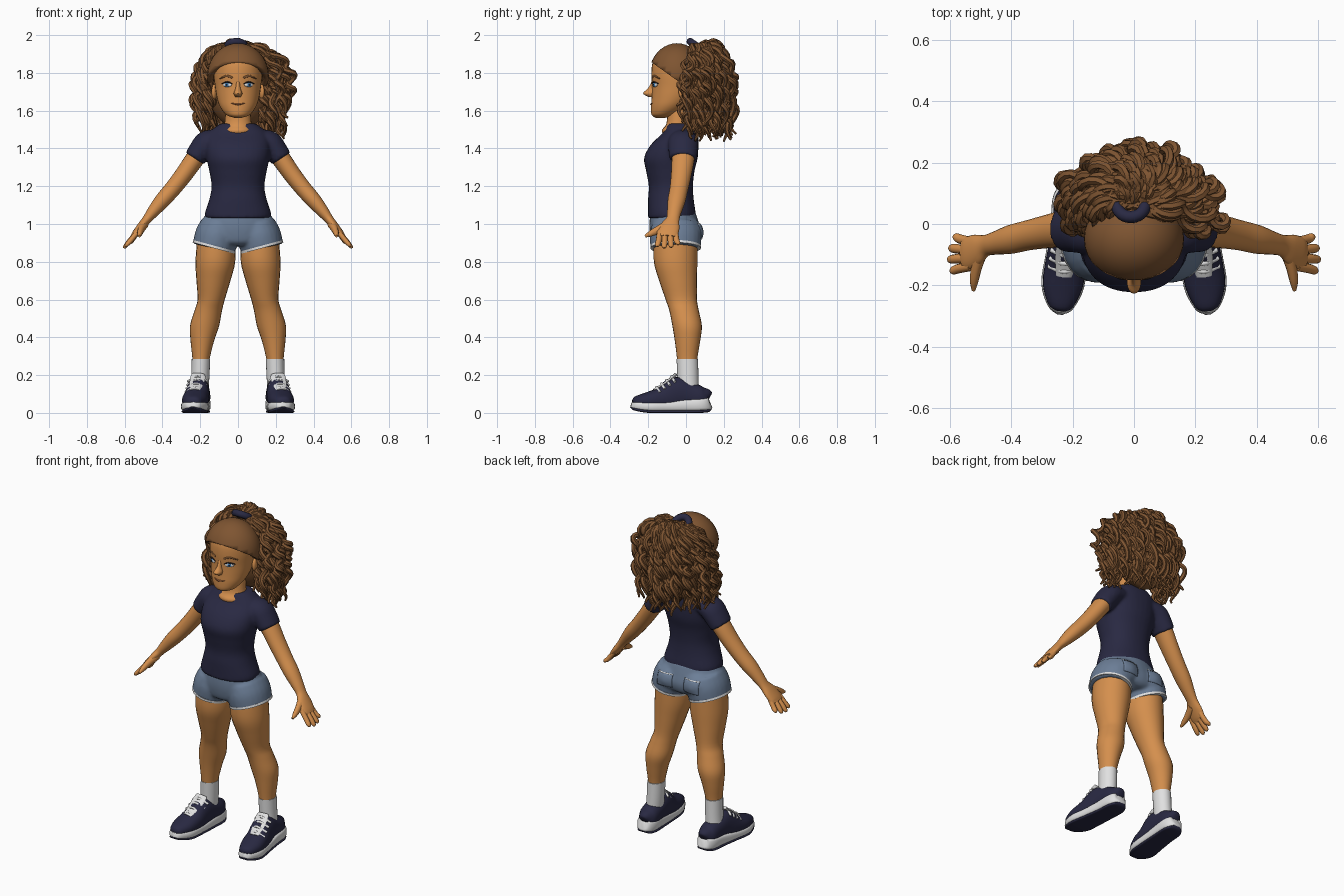
import bpy, bmesh, math, random
from mathutils import Vector, Matrix

random.seed(4)
if "Cube" in bpy.data.objects:
    bpy.data.objects.remove(bpy.data.objects["Cube"])
made = []


def material(name, r, g, b):
    m = bpy.data.materials.new(name)
    m.use_nodes = True
    m.diffuse_color = (r, g, b, 1)
    m.node_tree.nodes["Principled BSDF"].inputs["Base Color"].default_value = (r, g, b, 1)
    return m


SKIN = material("warm skin", .66, .275, .075)
HAIR = material("brown hair", .21, .09, .031)
NAVY = material("navy", .022, .022, .055)
DENIM = material("denim blue", .15, .21, .31)
WHITE = material("white", .75, .75, .75)
IRIS = material("eye blue", .06, .25, .55)
DARK = material("pupil black", .015, .012, .015)
LIP = material("lip brown", .38, .13, .05)


def finish(name, bm, mat):
    bmesh.ops.recalc_face_normals(bm, faces=bm.faces)
    me = bpy.data.meshes.new(name)
    bm.to_mesh(me)
    bm.free()
    me.materials.append(mat)
    ob = bpy.data.objects.new(name, me)
    bpy.context.collection.objects.link(ob)
    made.append(ob)
    return ob


def spline(pts, steps):
    """Catmull-Rom samples through tuples of numbers."""
    p = [Vector(q) for q in pts]
    p = [p[0] * 2 - p[1]] + p + [p[-1] * 2 - p[-2]]
    out = []
    for i in range(1, len(p) - 2):
        a, b, c, d = p[i - 1:i + 3]
        for t in (k / steps for k in range(steps)):
            out.append(.5 * (2 * b + (c - a) * t + (2 * a - 5 * b + 4 * c - d) * t * t
                             + (3 * b - a - 3 * c + d) * t ** 3))
    return out + [p[-2]]


def loft(name, pts, mat, hint=None, power=2, n=24, steps=4, s=1):
    """Skin through rings (x, y, z, radius_u, radius_v); hint turns rings across the path."""
    path = spline([(q[0] * s, *q[1:]) for q in pts], steps)
    bm = bmesh.new()
    rings = []
    for i, q in enumerate(path):
        u, v = Vector((1, 0, 0)), Vector((0, 1, 0))
        if hint:
            t = (Vector(path[min(i + 1, len(path) - 1)][:3]) - Vector(path[max(i - 1, 0)][:3])).normalized()
            u = Vector(hint)
            u = (u - t * u.dot(t)).normalized()
            v = t.cross(u)
        ring = []
        for a in (math.tau * k / n for k in range(n)):
            c, d = (math.copysign(abs(f) ** (2 / power), f) for f in (math.cos(a), math.sin(a)))
            ring.append(bm.verts.new(Vector(q[:3]) + u * c * max(q[3], .001) + v * d * max(q[4], .001)))
        rings.append(ring)
    for a, b in zip(rings, rings[1:]):
        for k in range(n):
            bm.faces.new((a[k], a[(k + 1) % n], b[(k + 1) % n], b[k]))
    bm.faces.new(rings[0])
    bm.faces.new(rings[-1])
    return finish(name, bm, mat)


def ball(name, centre, radii, mat, turn=0):
    bm = bmesh.new()
    m = Matrix.Translation(centre) @ Matrix.Rotation(turn, 4, 'Z') @ Matrix.Diagonal((*radii, 1))
    bmesh.ops.create_uvsphere(bm, u_segments=32, v_segments=20, radius=1, matrix=m)
    return finish(name, bm, mat)


def fuse(name, parts, mat):
    """Blend overlapping closed parts into one soft garment."""
    bm = bmesh.new()
    for ob in parts:
        bm.from_mesh(ob.data)
        made.remove(ob)
        bpy.data.objects.remove(ob)
    ob = finish(name, bm, mat)
    rem = ob.modifiers.new("blend", 'REMESH')
    rem.mode, rem.voxel_size, rem.use_smooth_shade = 'VOXEL', .009, True
    ob.modifiers.new("soften", 'SMOOTH').iterations = 6
    return ob


X, Y = (1, 0, 0), (0, 1, 0)

# Head, neck and face
loft("head", [(0, -.135, 1.562, .02, .025), (0, -.12, 1.578, .062, .062), (0, -.09, 1.62, .095, .095),
              (0, -.065, 1.67, .112, .117), (0, -.05, 1.73, .122, .13), (0, -.045, 1.8, .13, .138),
              (0, -.045, 1.86, .125, .13), (0, -.045, 1.91, .09, .095), (0, -.045, 1.93, .03, .03)], SKIN, n=32)
loft("neck", [(0, -.03, 1.43, .06, .05), (0, -.05, 1.49, .083, .078), (0, -.04, 1.53, .072, .064),
              (0, -.035, 1.62, .064, .06)], SKIN)
loft("nose", [(0, -.165, 1.765, .01, .012), (0, -.178, 1.72, .013, .022), (0, -.19, 1.692, .023, .037),
              (0, -.18, 1.672, .014, .018)], SKIN, n=16)
loft("mouth", [(-.036, -.176, 1.64, .003, .002), (0, -.184, 1.633, .006, .005), (.036, -.176, 1.64, .003, .002)],
     LIP, hint=Y, n=8)

# Scalp cap cut along the hairline
cap = ball("hair_cap", (0, -.048, 1.785), (.163, .149, .172), HAIR)
bm = bmesh.new()
bm.from_mesh(cap.data)
bmesh.ops.bisect_plane(bm, geom=bm.verts[:] + bm.edges[:] + bm.faces[:], plane_co=(0, -.19, 1.862),
                       plane_no=(0, .1, .14), clear_inner=True)
bm.to_mesh(cap.data)
bm.free()
cap.modifiers.new("thickness", 'SOLIDIFY').thickness = .03

# Ponytail tie, filler volume and curls
bpy.ops.mesh.primitive_torus_add(major_radius=.045, minor_radius=.02, major_segments=24, minor_segments=10,
                                 location=(-.01, .06, 1.94), rotation=(-.6, 0, 0))
tie = bpy.context.object
tie.name = "hair_tie"
tie.data.materials.append(NAVY)
made.append(tie)
ball("hair_volume", (.01, .085, 1.715), (.17, .13, .21), HAIR)

cu = bpy.data.curves.new("curls", 'CURVE')
cu.dimensions = '3D'
cu.bevel_depth = .0145
cu.bevel_resolution = 1
cu.use_fill_caps = True
COUNT, SAMPLES = 190, 36
for i in range(COUNT):
    a = math.radians(-30 + 234 * i / COUNT + random.uniform(-6, 6))
    ca, sa = math.cos(a), math.sin(a)
    reach, drop = random.uniform(.5, .98), random.uniform(.28, .58)
    hump = random.uniform(.02, .046) * (1 - .6 * abs(ca))
    wide = .27 if ca > 0 else .225
    turns, phase = random.uniform(2.5, 4.5), random.uniform(0, math.tau)
    sx, sy = random.uniform(-.03, .03), random.uniform(-.02, .02)
    sp = cu.splines.new('POLY')
    sp.points.add(SAMPLES - 1)
    for k, p in enumerate(sp.points):
        t = k / (SAMPLES - 1)
        rad = reach * math.sin(math.pi / 2 * min(1, 1.5 * t))
        w = .019 * min(1, 4 * t)
        c, d = w * math.cos(turns * math.tau * t + phase), w * math.sin(turns * math.tau * t + phase)
        x = sx + ca * (wide * rad + c) - sa * d
        y = .085 + sy + sa * (.17 * rad + c) + ca * d - .05 * ca * ca * t
        z = 1.93 + hump * math.sin(math.pi * min(1, 2.5 * t)) - drop * max(0, t - .14) ** 1.15 + c * .4
        p.co = (x, y, z, 1)
        p.radius = 1 if t < .85 else 1 - (t - .85) * 4
curls = bpy.data.objects.new("curls", cu)
bpy.context.collection.objects.link(curls)
bpy.ops.object.select_all(action='DESELECT')
curls.select_set(True)
bpy.context.view_layer.objects.active = curls
bpy.ops.object.convert(target='MESH')
curls = bpy.context.object
curls.data.materials.clear()
curls.data.materials.append(HAIR)
made.append(curls)

# Shirt and shorts, each blended from body and limb tubes
shirt = [loft("torso", [(0, -.075, 1.03, .174, .126), (0, -.075, 1.06, .175, .126), (0, -.08, 1.13, .152, .121),
                        (0, -.08, 1.2, .14, .117), (0, -.083, 1.28, .152, .128), (0, -.08, 1.35, .167, .142),
                        (0, -.06, 1.42, .17, .126), (0, -.03, 1.48, .155, .095), (0, -.025, 1.515, .118, .08),
                        (0, -.025, 1.532, .092, .072)], NAVY, n=32, power=2.2)]
shorts = [loft("seat", [(0, -.07, 1.07, .163, .118), (0, -.062, 1.0, .197, .132), (0, -.055, .95, .205, .136),
                        (0, -.055, .905, .18, .125), (0, -.055, .885, .09, .1)], DENIM, n=32)]
for s in (1, -1):
    shirt.append(loft("sleeve", [(.1, -.02, 1.45, .072, .05), (.163, -.015, 1.432, .08, .064),
                                 (.198, -.015, 1.392, .078, .062), (.23, -.017, 1.345, .073, .057)], NAVY, hint=Y, s=s))
    shorts.append(loft("shorts_leg", [(.095, -.055, 1.0, .1, .125), (.112, -.055, .94, .115, .137),
                                      (.127, -.055, .872, .115, .133)], DENIM, hint=X, s=s))
    shorts.append(ball("shorts_rear", (s * .09, -.005, .955), (.1, .096, .085), DENIM))
fuse("shirt", shirt, NAVY)
shorts = fuse("shorts", shorts, DENIM)

SOLE = [(.24, -.29, .045, .012, .012), (.238, -.27, .04, .042, .02), (.232, -.2, .034, .07, .026),
        (.22, -.1, .034, .067, .027), (.21, 0, .04, .062, .033), (.205, .08, .044, .06, .036),
        (.203, .12, .047, .042, .034), (.203, .13, .05, .015, .022)]

for side, s in (("left", 1), ("right", -1)):
    # Facial details
    turn = s * math.radians(28)
    out = Vector((math.sin(turn), -math.cos(turn), 0))
    eye = Vector((s * .056, -.164, 1.737))
    ball(side + "_eye", eye, (.026, .008, .012), WHITE, turn)
    ball(side + "_iris", eye + out * .005, (.012, .005, .011), IRIS, turn)
    ball(side + "_pupil", eye + out * .008, (.006, .003, .006), DARK, turn)
    loft(side + "_upper_lash", [(.03, -.179, 1.742, .004, .002), (.056, -.17, 1.752, .006, .004),
                                (.085, -.148, 1.743, .004, .002)], DARK, hint=Y, n=8, s=s)
    loft(side + "_eyebrow", [(.028, -.179, 1.774, .004, .005), (.06, -.167, 1.784, .004, .006),
                             (.095, -.139, 1.77, .004, .003)], HAIR, hint=Y, n=8, s=s)
    ball(side + "_ear", (s * .125, -.015, 1.7), (.014, .025, .04), SKIN, turn * .6)

    # Arm and hand
    loft(side + "_arm", [(.17, -.01, 1.42, .06, .05), (.225, -.015, 1.35, .06, .05),
                         (.285, -.025, 1.265, .054, .047), (.345, -.037, 1.188, .049, .044),
                         (.4, -.05, 1.125, .047, .041), (.45, -.062, 1.065, .038, .032),
                         (.482, -.07, 1.025, .035, .024), (.51, -.083, .99, .05, .022),
                         (.54, -.095, .952, .054, .019), (.556, -.097, .932, .048, .014)], SKIN, hint=Y, s=s)
    for i, finger in enumerate(("little", "ring", "middle", "index")):
        y0, y1, tip = -.057 - .027 * i, -.043 - .036 * i, (.018, .004, 0, .008)[i]
        loft(side + "_" + finger + "_finger",
             [(.53, y0, .96, .015, .014), (.572 - tip / 2, (y0 + y1) / 2, .913, .0155, .014),
              (.597 - tip, y1, .882 + tip, .0135, .011), (.605 - tip, y1, .872 + tip, .005, .005)],
             SKIN, hint=Y, n=10, s=s)
    loft(side + "_thumb", [(.497, -.085, 1.0, .024, .026), (.512, -.14, .972, .018, .022),
                           (.52, -.185, .95, .014, .016), (.522, -.216, .935, .006, .007)], SKIN, hint=X, n=12, s=s)

    # Pale shorts hem and back pocket
    loft(side + "_shorts_hem", [(.124, -.055, .885, .116, .134), (.1275, -.055, .872, .117, .134)],
         WHITE, hint=X, s=s, steps=1)
    for part, z, h, mat in (("pocket", .96, .038, DENIM), ("pocket_stitch", 1.0, .0025, WHITE)):
        bm = bmesh.new()
        m = Matrix.Translation((s * .09, .2, z)) @ Matrix.Diagonal((.05, 1, h, 1)) @ Matrix.Rotation(math.pi / 2, 4, 'X')
        bmesh.ops.create_grid(bm, x_segments=10, y_segments=10, size=1, matrix=m)
        plate = finish(side + "_" + part, bm, mat)
        wrap = plate.modifiers.new("wrap", 'SHRINKWRAP')
        wrap.target, wrap.wrap_method, wrap.offset = shorts, 'PROJECT', .003
        wrap.use_project_y, wrap.use_positive_direction, wrap.use_negative_direction = True, False, True
        plate.modifiers.new("thickness", 'SOLIDIFY').thickness = .005

    # Leg and sock
    loft(side + "_leg", [(.115, -.055, .93, .1, .115), (.12, -.055, .8, .105, .115), (.13, -.042, .7, .09, .1),
                         (.142, -.025, .6, .072, .083), (.158, -.01, .54, .073, .078),
                         (.177, .006, .46, .077, .078), (.189, .008, .38, .062, .067),
                         (.196, .006, .28, .045, .053), (.2, .008, .2, .042, .05)], SKIN, s=s)
    loft(side + "_sock", [(.196, .007, .285, .049, .057), (.2, .01, .18, .048, .056),
                          (.205, .01, .11, .048, .058)], WHITE, s=s)

    # Shoe upper, sole, outsole, tongue and laces
    loft(side + "_shoe", [(.24, -.282, .055, .017, .015), (.238, -.265, .057, .041, .031), (.232, -.2, .064, .065, .047),
                          (.222, -.125, .075, .066, .066), (.212, -.055, .1, .061, .09), (.206, .01, .095, .058, .072),
                          (.203, .075, .08, .056, .062), (.202, .11, .08, .04, .048),
                          (.202, .122, .075, .015, .028)], NAVY, hint=X, power=2.3, s=s)
    loft(side + "_sole", SOLE, WHITE, hint=X, power=4, s=s)
    loft(side + "_outsole", [(x, y, z - rz, rx * .96, .008) for x, y, z, rx, rz in SOLE], NAVY, hint=X, power=4, s=s)
    loft(side + "_tongue", [(.228, -.17, .12, .026, .008), (.22, -.115, .153, .037, .008),
                            (.212, -.07, .188, .04, .009), (.21, -.052, .205, .034, .009)], WHITE, hint=X, n=12, s=s)
    for i in range(4):
        x, y, z = .226 - .004 * i, -.155 + .026 * i, .136 + .019 * i
        loft(side + "_lace_%d" % (i + 1), [(x - .052, y + .018, z - .028, .008, .007), (x, y, z, .008, .007),
                                           (x + .052, y + .018, z - .028, .008, .007)], WHITE, hint=Y, n=8, s=s)

# Smooth shading with sharp cap edges
bpy.ops.object.select_all(action='DESELECT')
for ob in made:
    ob.select_set(True)
bpy.context.view_layer.objects.active = made[0]
bpy.ops.object.shade_smooth_by_angle(angle=math.radians(50))
